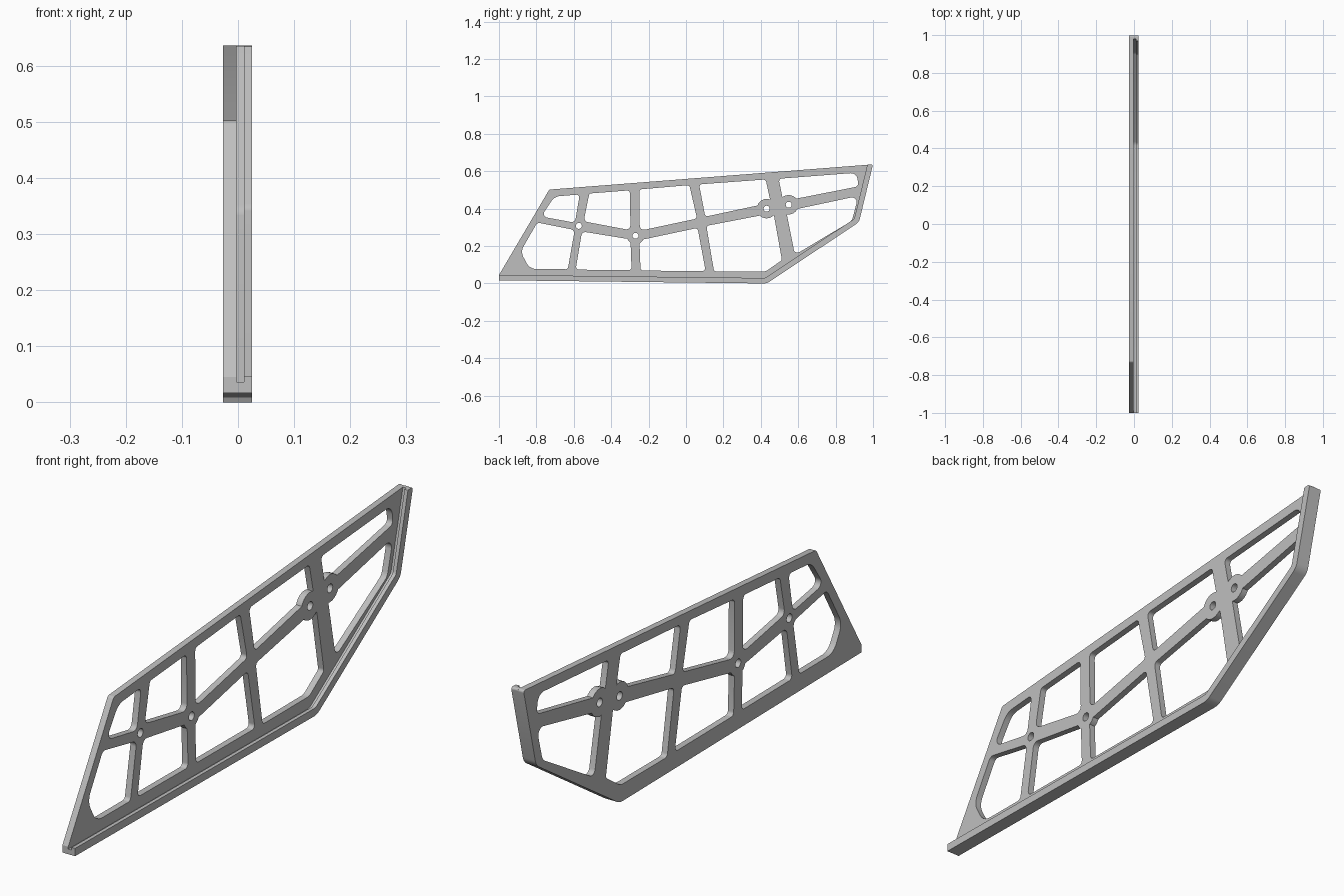
import bpy, math
from mathutils import Vector, Matrix

if "Cube" in bpy.data.objects:
    bpy.data.objects.remove(bpy.data.objects["Cube"])

grey = bpy.data.materials.new("satin_grey")
grey.diffuse_color = (0.52, 0.52, 0.52, 1)
grey.use_nodes = True
grey.node_tree.nodes["Principled BSDF"].inputs["Base Color"].default_value = grey.diffuse_color


def rounded(points, segs=6):
    """Fillet polygon corners; points are (y, z, radius)."""
    out, n = [], len(points)
    for i, (y, z, r) in enumerate(points):
        p = Vector((y, z))
        if r <= 0:
            out.append(p)
            continue
        a = Vector(points[i - 1][:2]) - p
        b = Vector(points[(i + 1) % n][:2]) - p
        half = a.angle(b) / 2
        d = min(r / math.tan(half), a.length * 0.48, b.length * 0.48)
        r = d * math.tan(half)
        a.normalize()
        b.normalize()
        c = p + (a + b).normalized() * (r / math.sin(half))
        u, v = p + a * d - c, p + b * d - c
        sweep = math.pi - 2 * half
        for k in range(segs + 1):
            t = k / segs
            out.append(c + (u * math.sin((1 - t) * sweep) + v * math.sin(t * sweep)) / math.sin(sweep))
    return out


def circle(y, z, r, n=24):
    return [Vector((y + r * math.cos(math.tau * k / n), z + r * math.sin(math.tau * k / n)))
            for k in range(n)]


def slab(name, loops, x0, x1):
    """Filled side profile with holes, extruded from x0 to x1."""
    cu = bpy.data.curves.new(name, 'CURVE')
    cu.dimensions = '2D'
    cu.fill_mode = 'BOTH'
    cu.extrude = (x1 - x0) / 2
    for loop in loops:
        sp = cu.splines.new('POLY')
        sp.points.add(len(loop) - 1)
        for pt, co in zip(sp.points, loop):
            pt.co = (co.x, co.y, 0, 1)
        sp.use_cyclic_u = True
    ob = bpy.data.objects.new(name, cu)
    bpy.context.collection.objects.link(ob)
    bpy.ops.object.select_all(action='DESELECT')
    ob.select_set(True)
    bpy.context.view_layer.objects.active = ob
    bpy.ops.object.convert(target='MESH')
    ob = bpy.context.object
    # profile (y, z) upright, thickness along x
    ob.data.transform(Matrix(((0, 0, 1, (x0 + x1) / 2), (1, 0, 0, 0), (0, 1, 0, 0), (0, 0, 0, 1))))
    bpy.ops.object.mode_set(mode='EDIT')
    bpy.ops.mesh.select_all(action='SELECT')
    bpy.ops.mesh.remove_doubles(threshold=0.0002)
    bpy.ops.mesh.normals_make_consistent(inside=False)
    bpy.ops.object.mode_set(mode='OBJECT')
    ob.data.materials.clear()
    ob.data.materials.append(grey)
    bpy.ops.object.shade_smooth_by_angle(angle=math.radians(30))
    return ob


# Outer edge followed by plate and lip: start, belly corner, rear corner, top
edge = [(-1, .017, 0), (.432, 0, .06), (.925, .328, .05), (1, .637, .008)]
outline = rounded(edge + [(-.731, .502, .015), (-1, .045, 0)])

# Windows between the ribs: (y, z, corner radius)
R = .022
windows = [
    [(-.775, .358, R), (-.594, .325, R), (-.568, .476, .015), (-.703, .465, .06)],
    [(-.517, .481, .015), (-.30, .498, .015), (-.297, .285, R), (-.547, .332, R)],
    [(-.249, .503, .015), (.018, .526, .015), (.059, .347, .015), (-.247, .282, R)],
    [(.07, .530, .015), (.426, .556, .015), (.453, .432, R), (.103, .357, .015)],
    [(.495, .560, .015), (.913, .592, .035), (.922, .519, .02), (.52, .440, R)],
    [(-.795, .326, R), (-.595, .286, R), (-.632, .076, .015), (-.835, .077, .06), (-.885, .17, .06)],
    [(-.556, .278, R), (-.297, .236, R), (-.291, .071, .015), (-.59, .074, .015)],
    [(-.249, .231, R), (.062, .297, .015), (.105, .066, .015), (-.243, .069, .015)],
    [(.109, .308, .015), (.468, .377, R), (.513, .125, .015), (.426, .064, .05), (.15, .064, .015)],
    [(.536, .386, R), (.922, .468, .025), (.887, .335, .04), (.582, .153, .02)],
]

# Bolt hubs: (y, z, hub radius)
hubs = [(-.573, .308, .036), (-.27, .255, .046), (.431, .40, .052), (.549, .421, .052)]
BORE = .016

# Ribbed side plate
slab("side_plate", [outline] + [rounded(w) for w in windows]
     + [circle(y, z, BORE) for y, z, _ in hubs], -.027, -.003)

# Round bolt hubs on the ribs
for i, (y, z, r) in enumerate(hubs):
    slab(f"bolt_hub_{i + 1}", [circle(y, z, r), circle(y, z, BORE)], -.027, -.003)


# Flange along the bottom and rear edge, with a taller outer rim
miter = [(0, 1), (-.296, 1.004), (-.88, .617), (-1.049, -.083)]


def flange(name, t, x0, x1):
    inner = [(y + t * m[0], z + t * m[1], max(r - t, 0)) for (y, z, r), m in zip(edge, miter)]
    inner[-1] = (*inner[-1][:2], 0)
    slab(name, [rounded(edge + inner[::-1])], x0, x1)


flange("flange_base", .019, -.003, .011)
flange("flange_rim", .029, .011, .025)
